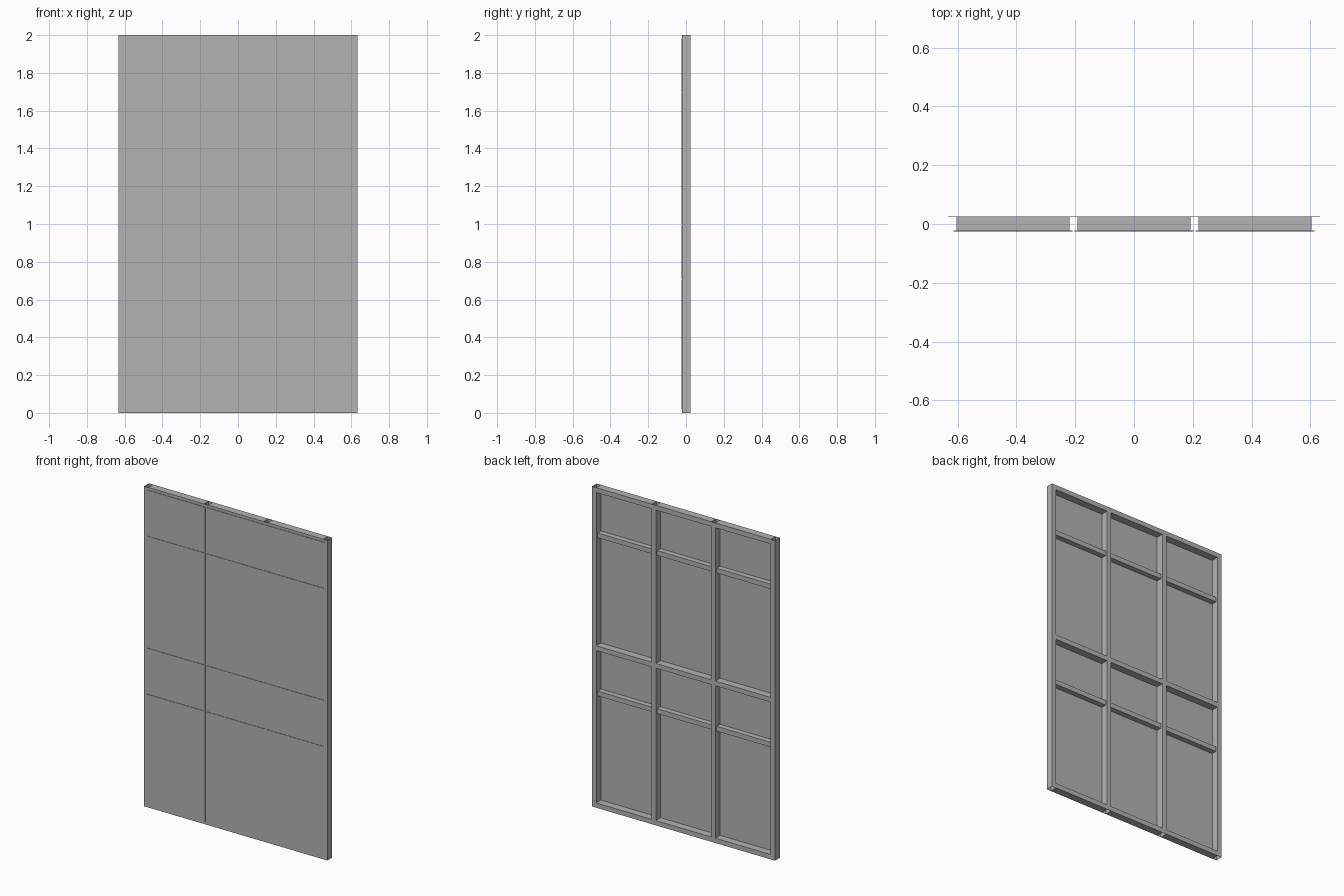
import bpy
import bmesh
from mathutils import Matrix

cube = bpy.data.objects.get("Cube")
if cube:
    bpy.data.objects.remove(cube, do_unlink=True)

GREY = (0.45, 0.45, 0.45, 1.0)
grey = bpy.data.materials.new("mid grey")
grey.use_nodes = True
grey.diffuse_color = GREY
grey.node_tree.nodes["Principled BSDF"].inputs["Base Color"].default_value = GREY

# Main sizes
HEIGHT, SPACING, BAR = 2.0, 0.412, 0.03
FRONT, FRAME_FRONT, BACK = -0.025, -0.022, 0.025
WALL = 0.001


def add_box(name, low, high, open_axis=None):
    """Box between two corners; an open axis makes it a thin-walled tube."""
    size = [b - a for a, b in zip(low, high)]
    centre = [(a + b) / 2 for a, b in zip(low, high)]
    bm = bmesh.new()
    bmesh.ops.create_cube(bm, size=1, matrix=Matrix.Translation(centre) @ Matrix.Diagonal((*size, 1)))
    if open_axis is not None:
        bm.normal_update()
        ends = [f for f in bm.faces if abs(f.normal[open_axis]) > 0.9]
        bmesh.ops.delete(bm, geom=ends, context="FACES")
    mesh = bpy.data.meshes.new(name)
    bm.to_mesh(mesh)
    bm.free()
    mesh.materials.append(grey)
    obj = bpy.data.objects.new(name, mesh)
    bpy.context.collection.objects.link(obj)
    if open_axis is not None:
        shell = obj.modifiers.new("tube_wall", "SOLIDIFY")
        shell.thickness = WALL
        shell.offset = -1
    return obj


# Upright hollow mullions
posts = [(i - 1.5) * SPACING for i in range(4)]
posts[0], posts[-1] = -0.618, 0.618
for i, x in enumerate(posts):
    add_box(f"mullion_{i + 1}", (x - BAR / 2, FRAME_FRONT, 0),
            (x + BAR / 2, BACK, HEIGHT), open_axis=2)

# Rail centre heights with the back face of each rail
rails = [(BAR / 2, BACK), (0.709, 0.012), (0.997, BACK),
         (1.697, 0.012), (HEIGHT - BAR / 2, BACK)]

for bay, (x0, x1) in enumerate(zip(posts, posts[1:]), 1):
    # Hollow cross rails between the mullions
    for row, (z, back) in enumerate(rails, 1):
        add_box(f"rail_bay{bay}_{row}", (x0 + BAR / 2, FRAME_FRONT, z - BAR / 2),
                (x1 - BAR / 2, back, z + BAR / 2), open_axis=0)
    # Thin front panels meeting over the frame with narrow joints
    for row, ((z0, _), (z1, _)) in enumerate(zip(rails, rails[1:]), 1):
        add_box(f"panel_bay{bay}_{row}", (x0 + 0.003, FRONT, z0 + 0.002),
                (x1 - 0.003, FRAME_FRONT, z1 - 0.002))
